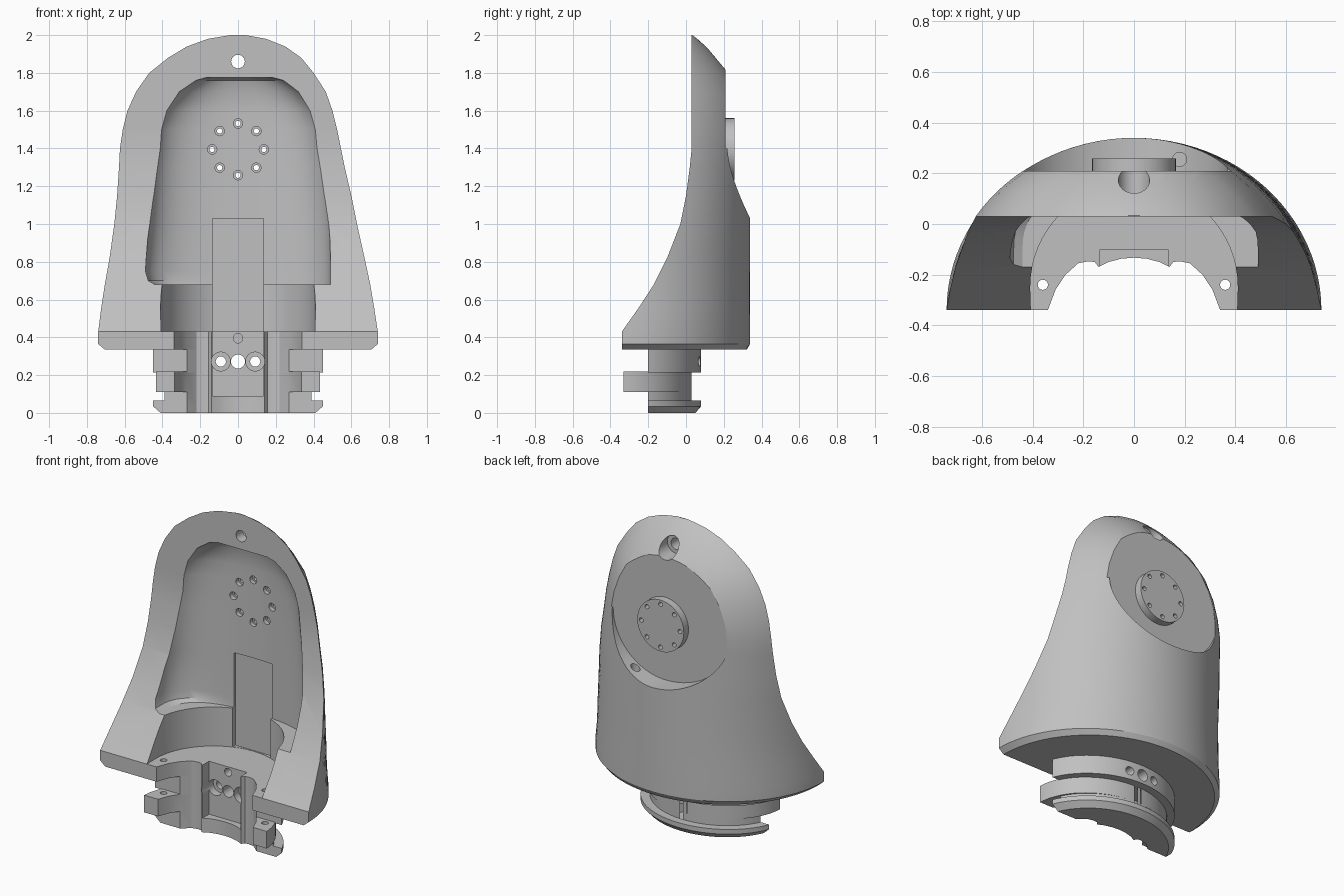
import bpy, bmesh, math
from math import sin, cos, pi, asin, sqrt

cube = bpy.data.objects.get("Cube")
if cube:
    bpy.data.objects.remove(cube, do_unlink=True)

grey = bpy.data.materials.new("plain grey")
grey.use_nodes = True
COLOUR = (0.53, 0.53, 0.53, 1)
grey.diffuse_color = COLOUR
grey.node_tree.nodes["Principled BSDF"].inputs["Base Color"].default_value = COLOUR
CY = -0.34  # centre line of the half-oval sections


def make(name, rings):
    """Closed solid through a stack of equal-length rings."""
    bm = bmesh.new()
    rows = [[bm.verts.new(p) for p in r] for r in rings]
    n = len(rows[0])
    for a, b in zip(rows, rows[1:]):
        for i in range(n):
            j = (i + 1) % n
            bm.faces.new((a[i], a[j], b[j], b[i]))
    bm.faces.new(rows[0][::-1])
    bm.faces.new(rows[-1])
    bmesh.ops.recalc_face_normals(bm, faces=bm.faces)
    me = bpy.data.meshes.new(name)
    bm.to_mesh(me)
    bm.free()
    me.materials.append(grey)
    ob = bpy.data.objects.new(name, me)
    bpy.context.collection.objects.link(ob)
    return ob


def prism(name, pts, lo, hi, axis="z"):
    put = (lambda u, v, h: (u, v, h)) if axis == "z" else (lambda u, v, h: (u, h, v))
    return make(name, [[put(u, v, h) for u, v in pts] for h in (lo, hi)])


def cyl(name, u, v, r, lo, hi, axis="y", n=24):
    pts = [(u + r * cos(2 * pi * i / n), v + r * sin(2 * pi * i / n)) for i in range(n)]
    return prism(name, pts, lo, hi, axis)


def box(name, x, y0, y1, z0, z1):
    return prism(name, [(-x, y0), (x, y0), (x, y1), (-x, y1)], z0, z1)


def half_oval(name, rows, n=48):
    """Loft of half ovals; row = z, front y, back y, width at front on -x and +x."""
    rings = []
    for z, yf, yb, xl, xr in rows:
        b = yb - CY
        t0 = asin((yf - CY) / b)
        ring = []
        for i in range(n + 1):
            t = t0 + (pi - 2 * t0) * i / n
            w = xr if cos(t) > 0 else xl
            ring.append((w * cos(t) / cos(t0), CY + b * sin(t), z))
        rings.append(ring)
    return make(name, rings)


def boolean(ob, tool, op="DIFFERENCE", keep=False):
    m = ob.modifiers.new("cut", "BOOLEAN")
    m.object, m.operation, m.solver = tool, op, "EXACT"
    bpy.context.view_layer.objects.active = ob
    bpy.ops.object.modifier_apply(modifier=m.name)
    if not keep:
        bpy.data.objects.remove(tool, do_unlink=True)


# Outer shell: flared half oval with a domed top
shell = half_oval("shell", [
    (.335, -.34, .322, .705, .705), (.365, -.34, .34, .74, .74), (.43, -.34, .34, .74, .74),
    (.55, -.255, .34, .725, .722), (.68, -.17, .34, .705, .70), (.82, -.10, .34, .68, .67),
    (1.0, -.03, .34, .655, .63), (1.15, .0, .34, .64, .60), (1.3, .02, .34, .63, .565),
    (1.4, .03, .34, .625, .545), (1.5, .03, .335, .61, .525), (1.6, .03, .315, .585, .50),
    (1.7, .03, .285, .54, .465), (1.8, .03, .225, .47, .40), (1.88, .03, .16, .37, .335),
    (1.94, .03, .105, .27, .25), (1.98, .03, .06, .16, .15), (2.0, .03, .034, .04, .04)])

# Upper cavity, open to the front
rings = []
for z, xl, xr, yb in [(.68, .44, .49, .155), (.70, .475, .49, .155), (.75, .49, .49, .155),
                      (1.0, .475, .488, .155), (1.3, .455, .465, .155), (1.5, .44, .445, .155),
                      (1.6, .41, .415, .155), (1.7, .34, .35, .15), (1.76, .25, .27, .13),
                      (1.775, .20, .22, .10)]:
    ring = [(-xl, -.6, z), (xr, -.6, z)]
    for i in range(33):
        t = pi * i / 32
        c, s = cos(t), max(sin(t), 0)
        ring.append(((xr if c > 0 else xl) * math.copysign(abs(c) ** .8, c),
                     -.1 + (yb + .1) * s ** .8, z))
    rings.append(ring)
boolean(shell, make("cavity_cutter", rings))

# Lower round cavity down to the floor, and the shallow back channel
pts = [(-.40, -.7), (.40, -.7)] + [(.41 * cos(pi * i / 32), -.25 + .41 * sin(pi * i / 32))
                                    for i in range(33)]
boolean(shell, prism("lower_cavity_cutter", pts, .43, .76))
boolean(shell, box("channel_cutter", .135, -.3, .165, .432, 1.03))

# Rear mounting pocket with a round lower lip
pts = [(.6, 1.4), (.6, 2.2), (-.6, 2.2), (-.6, 1.4)]
for i in range(33):
    c, s = cos(pi + pi * i / 32), sin(pi + pi * i / 32)
    pts.append(((.37 if c > 0 else .45) * c, 1.4 + .37 * s))
boolean(shell, prism("pocket_cutter", pts, .21, .7, "y"))
boolean(shell, cyl("lip_bore_cutter", .18, .255, .028, .98, 1.2, "z"))

# Round boss with a ring of eight screw holes
boolean(shell, cyl("boss", 0, 1.395, .165, .19, .258, n=48), "UNION")
for i in range(8):
    u, v = .137 * cos(pi * i / 4), 1.395 + .137 * sin(pi * i / 4)
    boolean(shell, cyl("screw_cutter", u, v, .014, -.1, .5, n=16))
    boolean(shell, cyl("screw_head_cutter", u, v, .025, -.1, .18, n=16))

# Hole near the crown, wider at the back
boolean(shell, cyl("crown_hole_cutter", 0, 1.86, .036, -.2, .5))
boolean(shell, cyl("crown_bore_cutter", 0, 1.86, .062, .10, .5))

# Neck: core, chamfered foot flange, eared ring and upper flange
neck = half_oval("neck", [(.01, -.2, .03, .39, .39), (.36, -.2, .03, .39, .39)])
for part in (
        [(0, -.2, .05, .41, .41), (.035, -.2, .08, .45, .45), (.065, -.2, .08, .45, .45)],
        [(.11, -.33, .03, .435, .435), (.22, -.33, .03, .435, .435)],
        [(.215, -.2, .08, .45, .45), (.35, -.2, .08, .45, .45)]):
    boolean(neck, half_oval("neck_ring", part), "UNION")

# Inner opening with two grooves and a flat recess, shared by shell floor and neck
half = [(.34, -.7), (.34, -.34), (.31, -.26), (.27, -.2), (.22, -.155), (.18, -.147),
        (.155, -.15), (.14, -.17), (.10, -.15), (.05, -.137)]
outline = half + [(0, -.133)] + [(-x, y) for x, y in reversed(half)]
shared = [prism("opening_cutter", outline, -.1, .4305), box("recess_cutter", .135, -.7, -.1, .09, .5)]
shared += [cyl("ear_hole_cutter", s * .36, -.24, .02, -.1, .5, "z") for s in (-1, 1)]
shared += [cyl("index_hole_cutter", 0, .395, .025, -.3, -.04)]
for tool in shared:
    boolean(shell, tool, keep=True)
    boolean(neck, tool)

# Three cross holes through the neck
boolean(neck, cyl("centre_hole_cutter", 0, .272, .037, -.6, .4))
for s in (-1, 1):
    boolean(neck, cyl("side_hole_cutter", s * .091, .272, .027, -.6, .4))
    boolean(neck, cyl("side_bore_cutter", s * .091, .272, .05, -.6, -.05))

# Smooth the curved surfaces, keep edges sharp
for ob in (shell, neck):
    bpy.ops.object.select_all(action="DESELECT")
    ob.select_set(True)
    bpy.context.view_layer.objects.active = ob
    bpy.ops.object.shade_smooth_by_angle(angle=math.radians(25))
